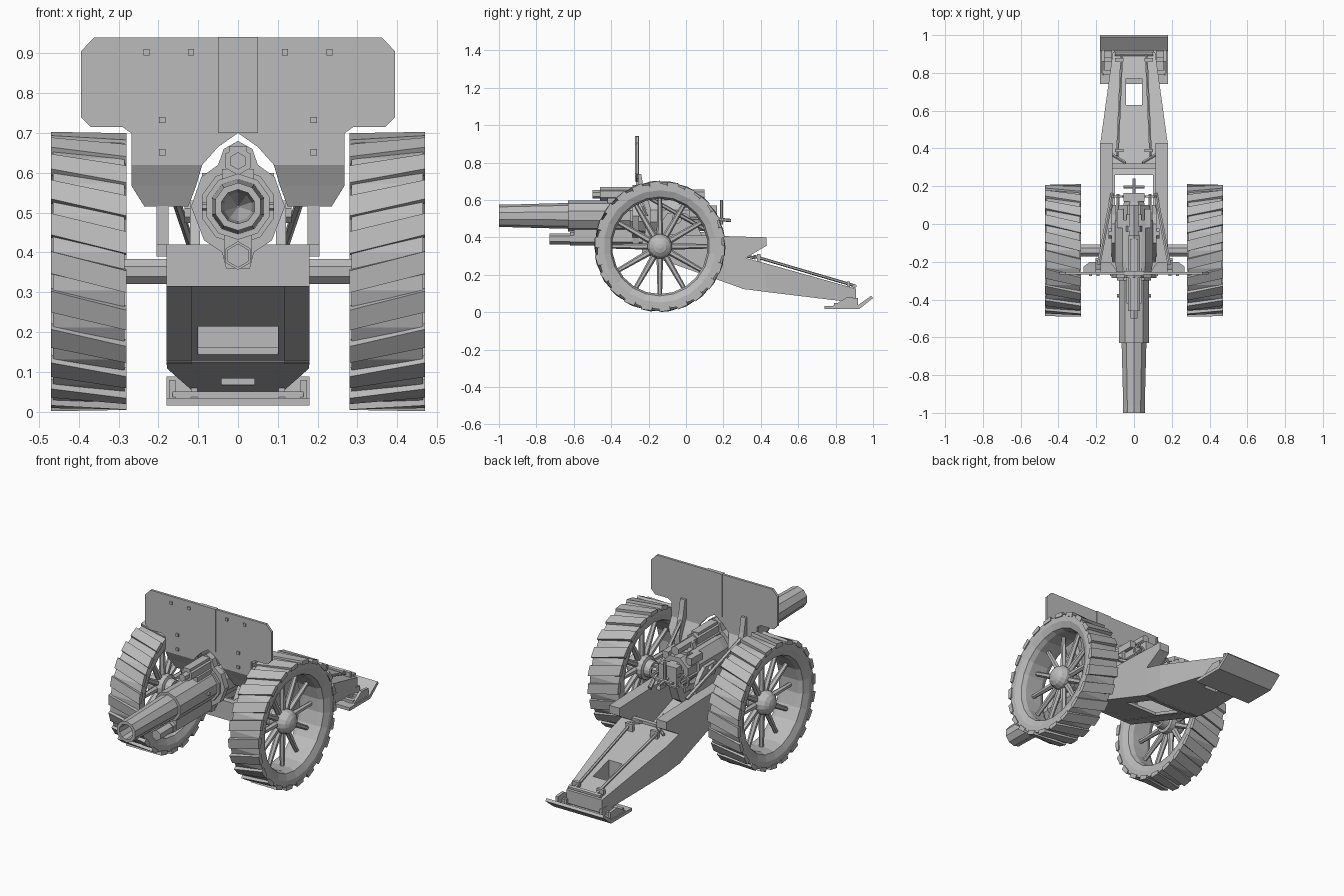
import bpy, bmesh, math
from mathutils import Vector

cube = bpy.data.objects.get("Cube")
if cube:
    bpy.data.objects.remove(cube, do_unlink=True)

steel = bpy.data.materials.new("plain_grey")
steel.use_nodes = True
steel.diffuse_color = (0.5, 0.5, 0.5, 1)
steel.node_tree.nodes["Principled BSDF"].inputs["Base Color"].default_value = (0.5, 0.5, 0.5, 1)


def loft(bm, rings, closed=False):
    """Skin a list of point rings; cap the ends unless closed."""
    vs = [[bm.verts.new(p) for p in ring] for ring in rings]
    n = len(vs[0])
    pairs = list(zip(vs, vs[1:])) + ([(vs[-1], vs[0])] if closed else [])
    for a, b in pairs:
        for i in range(n):
            j = (i + 1) % n
            bm.faces.new((a[i], a[j], b[j], b[i]))
    if not closed:
        bm.faces.new(vs[0])
        bm.faces.new(vs[-1])


def finish(bm, name):
    bmesh.ops.recalc_face_normals(bm, faces=bm.faces)
    me = bpy.data.meshes.new(name)
    bm.to_mesh(me)
    bm.free()
    me.materials.append(steel)
    ob = bpy.data.objects.new(name, me)
    bpy.context.collection.objects.link(ob)
    return ob


def solid(name, rings, closed=False):
    bm = bmesh.new()
    loft(bm, rings, closed)
    return finish(bm, name)


def prism_x(name, pts, a, b):
    return solid(name, [[(x, y, z) for y, z in pts] for x in (a, b)])


def prism_y(name, pts, a, b):
    return solid(name, [[(x, y, z) for x, z in pts] for y in (a, b)])


def box(name, x0, x1, y0, y1, z0, z1):
    return prism_x(name, [(y0, z0), (y1, z0), (y1, z1), (y0, z1)], x0, x1)


def mirrored(half):
    """Close a right-hand outline, from bottom to top, with its left copy."""
    return half + [(-x, z) for x, z in reversed(half) if x]


def rings_about(base, direction, profile, n):
    q = Vector(direction).to_track_quat('Z', 'Y')
    return [[Vector(base) + q @ Vector((r * math.cos(t), r * math.sin(t), d))
             for t in (math.tau * (k + 0.5) / n for k in range(n))]
            for d, r in profile]


def turned(name, base, direction, profile, n=10, closed=False):
    return solid(name, rings_about(base, direction, profile, n), closed)


def rod(name, a, b, r, n=6):
    d = Vector(b) - Vector(a)
    return turned(name, a, d, [(0, r), (d.length, r)], n)


def cut(ob, *bounds):
    cutter = box("cutter", *bounds)
    cutter.hide_render = True
    mod = ob.modifiers.new("opening", 'BOOLEAN')
    mod.operation, mod.object, mod.solver = 'DIFFERENCE', cutter, 'EXACT'
    bpy.context.view_layer.objects.active = ob
    bpy.ops.object.modifier_apply(modifier=mod.name)
    bpy.data.objects.remove(cutter, do_unlink=True)


# Wheels
CY, CZ, N = -0.14, 0.352, 22
rim = [(-.09, .337), (.09, .337), (.09, .30), (.075, .265), (.05, .255),
       (-.05, .255), (-.075, .265), (-.09, .30)]
for s, side in ((1, "left"), (-1, "right")):
    mid = (s * .375, CY, CZ)
    turned(side + "_wheel_rim", mid, (s, 0, 0), rim, N, True)
    # Slanted cleats round the rim
    bm = bmesh.new()
    for k in range(N):
        a = math.tau * k / N
        quads = []
        for x, skew in ((.28, -.07), (.47, .07)):
            quads.append([(s * x, CY - r * math.cos(a + skew + w), CZ + r * math.sin(a + skew + w))
                          for r, w in ((.325, -.09), (.346, -.085), (.351, .075), (.325, .09))])
        loft(bm, quads)
    finish(bm, side + "_wheel_cleats")
    # Spokes
    bm = bmesh.new()
    for k in range(12):
        a = math.tau * k / 12
        loft(bm, rings_about(mid, (0, math.cos(a), math.sin(a)), [(.04, .018), (.265, .012)], 6))
    finish(bm, side + "_wheel_spokes")
    turned(side + "_wheel_hub", mid, (s, 0, 0),
           [(-.08, .045), (-.045, .048), (-.04, .064), (.03, .066), (.055, .055),
            (.07, .035), (.077, .012)], 16)
rod("axle", (-.33, CY, CZ), (.33, CY, CZ), .034, 8)

# Carriage box: side beams, front plate and pierced floor
beam = [(-.23, .42), (.43, .40), (.43, .355), (.32, .29), (.32, .12), (-.23, .315)]
for s, side in ((1, "left"), (-1, "right")):
    prism_x(side + "_side_beam", beam, s * .115, s * .18)
    # Cheek that carries the gun
    prism_x(side + "_cheek", [(-.2, .38), (.1, .38), (.05, .48), (0, .53), (-.1, .53)],
            s * .095, s * .12)
    rod(side + "_trunnion", (s * .06, -.05, .5), (s * .135, -.05, .5), .028, 8)
box("front_plate", -.18, .18, -.235, -.20, .315, .42)
floor = prism_x("floor_plate", [(-.23, .317), (.32, .122), (.32, .14), (-.23, .335)], -.115, .115)
cut(floor, -.1, .1, .06, .26, 0, .4)

# Tapered trail with a slot
trail = solid("trail", [[(-w, y, lo), (w, y, lo), (w, y, hi), (-w, y, hi)]
                        for y, w, lo, hi in ((.30, .18, .125, .295), (.43, .178, .108, .26),
                                             (.91, .112, .05, .125))])
cut(trail, -.042, .042, .63, .77, -.1, .5)
box("trail_cross_bar", -.12, .12, .295, .32, .29, .305)
rod("tow_bar", (-.1, .9, .14), (.1, .9, .14), .012)
for s, side in ((1, "left"), (-1, "right")):
    rod(side + "_trail_rod", (s * .088, .36, .30), (s * .065, .90, .142), .008)
    rod(side + "_corner_brace", (s * .12, .37, .29), (s * .045, .325, .30), .008)
    for k, (y, z) in enumerate(((.38, .27), (.86, .125))):
        box(f"{side}_rod_lug_{k}", s * .055, s * .10, y, y + .018, z - .02, z + .04)

# Ground spade
spade = [(.74, .016), (.925, .016), (1, .075), (.99, .088), (.915, .034), (.74, .034)]
prism_x("spade", spade, -.18, .18)
for k, x in enumerate((-.165, -.11, .11, .165)):
    prism_x(f"spade_rib_{k}", [(.78, .03), (.92, .03), (.92, .075), (.86, .08)], x - .008, x + .008)
for k, y in enumerate((.79, .86)):
    box(f"spade_bar_{k}", -.165, .165, y, y + .025, .03, .05)

# Gun tube with a deep bore
turned("barrel", (0, 0, .515), (0, -1, 0),
       [(-.1, .07), (.27, .078), (.27, .083), (.63, .083), (.63, .069), (.96, .060),
        (1, .060), (1, .043), (.80, .036), (.70, .003)], 10)
turned("cradle", (0, 0, .515), (0, -1, 0),
       [(-.02, .09), (-.02, .105), (.2, .105), (.27, .095), (.30, .095)], 10)
turned("breech_ring", (0, 0, .515), (0, 1, 0),
       [(.0, .088), (.10, .088), (.10, .06), (.145, .055)], 8)
collar = mirrored([(.03, .36), (.04, .40), (.085, .43), (.118, .515), (.092, .59),
                   (.05, .62), (.036, .66), (0, .68)])
prism_y("collar", collar, -.285, -.25)
prism_y("rear_yoke", [(x * .85, .515 + (z - .515) * .85) for x, z in collar], -.04, -.01)

# Recoil cylinders above and below the tube
turned("upper_cylinder", (0, .1, .63), (0, -1, 0),
       [(0, .026), (.16, .026), (.16, .036), (.56, .036), (.56, .022), (.6, .022)], 6)
box("upper_cylinder_rail", -.022, .022, -.46, -.08, .64, .668)
turned("lower_cylinder", (0, .0, .392), (0, -1, 0),
       [(0, .036), (.62, .036), (.62, .03), (.73, .03)], 6)
box("lower_slide", -.035, .035, -.60, .06, .385, .45)
box("upper_saddle", -.04, .04, -.42, .05, .575, .61)
rod("band_pin", (-.09, -.38, .515), (.09, -.38, .515), .01)

# Breech block, crank and hand wheels
box("breech_block", -.055, .055, .12, .165, .46, .57)
rod("breech_screw", (0, .14, .5), (0, .24, .49), .009)
rod("crank_bar", (0, .19, .47), (0, .19, .60), .008)
rod("crank_cross_bar", (-.055, .195, .495), (.055, .195, .495), .009)
for s, side in ((1, "left"), (-1, "right")):
    turned(side + "_hand_wheel", (s * .085, .14, .5), (0, 1, 0),
           [(0, .04), (.012, .04), (.012, .03), (0, .03)], 10, True)
    rod(side + "_hand_wheel_shaft", (s * .085, -.02, .5), (s * .085, .16, .5), .008)
    box(side + "_sight_block", s * .055, s * .09, -.02, .08, .56, .60)
prism_x("elevating_arc", [(-.1, .43), (.12, .43), (.09, .35), (0, .29), (-.07, .33)], -.025, .025)

# Shield: upright plate, bent lower wings, centre strip
outline = mirrored([(.05, .665), (.09, .62), (.268, .62), (.268, .70), (.29, .715), (.37, .715),
                    (.395, .74), (.395, .905), (.362, .94), (0, .94)]) + [(0, .70)]
prism_y("shield", outline, -.267, -.253)
box("shield_centre_strip", -.05, .05, -.272, -.25, .70, .942)
for s, side in ((1, "left"), (-1, "right")):
    solid(side + "_shield_wing",
          [[(s * a, y, z), (s * b, y, z), (s * b, y + .014, z), (s * a, y + .014, z)]
           for a, b, y, z in ((.09, .268, -.267, .62), (.105, .268, -.24, .568),
                              (.125, .235, -.215, .515))])
    # Brackets and stays behind the plate
    prism_x(side + "_shield_bracket",
            [(-.255, .74), (-.24, .74), (-.225, .66), (-.19, .56), (-.19, .40), (-.22, .40),
             (-.215, .55), (-.255, .64)], s * .175, s * .205)
    box(side + "_bracket_foot", s * .12, s * .205, -.23, -.18, .39, .42)
    rod(side + "_shield_stay", (s * .19, -.23, .63), (s * .115, .16, .41), .011)
# Shield bolts
for k, (x, z) in enumerate(((.23, .903), (.118, .903), (.19, .733), (.19, .652))):
    for s in (1, -1):
        box(f"shield_bolt_{k}_{'left' if s > 0 else 'right'}",
            s * x - .008, s * x + .008, -.274, -.26, z - .008, z + .008)
